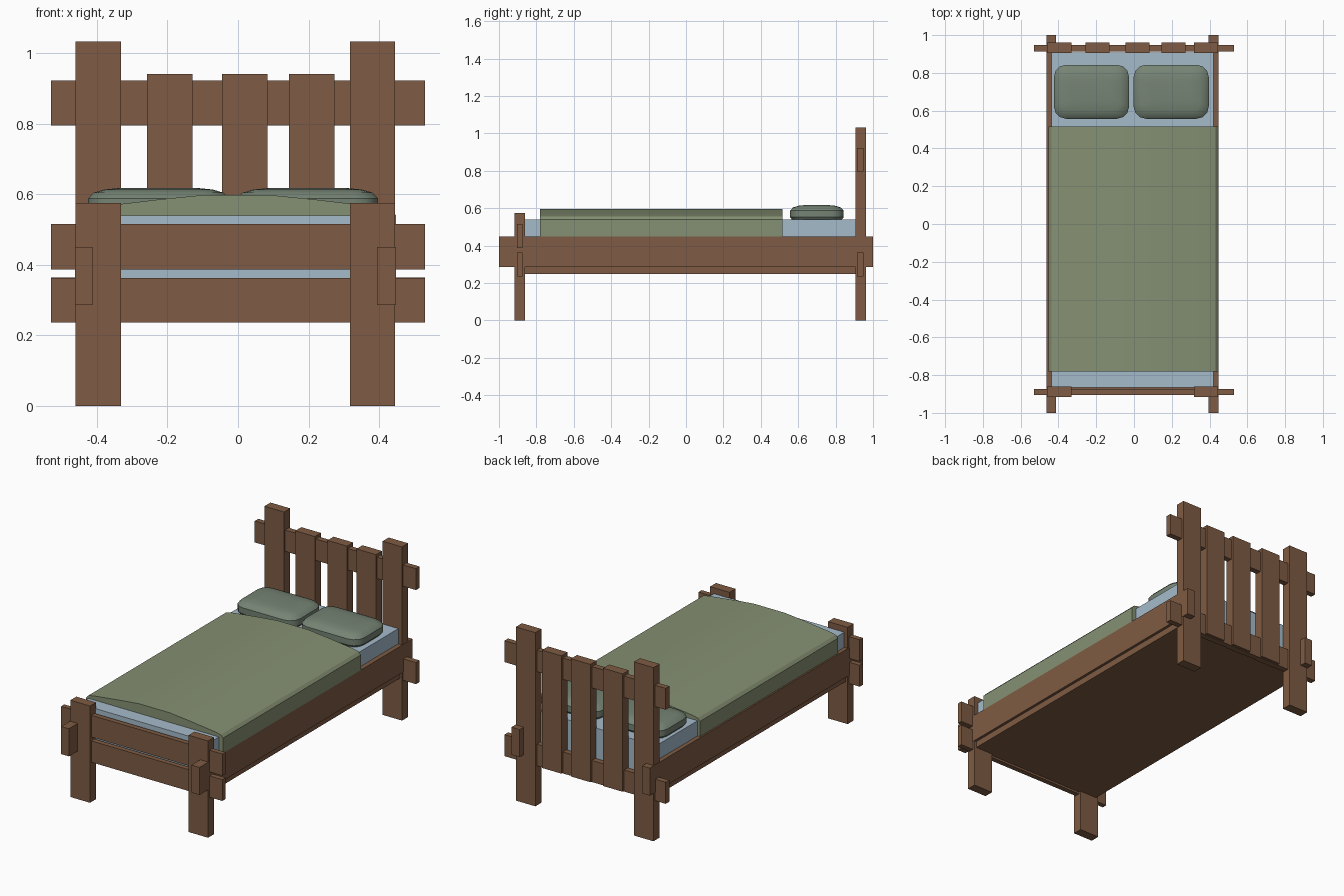
import bpy, bmesh, math

if "Cube" in bpy.data.objects:
    bpy.data.objects.remove(bpy.data.objects["Cube"])


def material(name, rgb):
    m = bpy.data.materials.new(name)
    m.diffuse_color = (*rgb, 1)
    m.use_nodes = True
    m.node_tree.nodes["Principled BSDF"].inputs["Base Color"].default_value = m.diffuse_color
    return m


WOOD = material("wood", (0.21, 0.105, 0.056))
SHEET = material("sheet", (0.38, 0.50, 0.60))
BLANKET = material("blanket", (0.235, 0.28, 0.17))
PILLOW = material("pillow", (0.18, 0.23, 0.175))


def finish(name, bm, mat, smooth=None):
    bmesh.ops.recalc_face_normals(bm, faces=bm.faces)
    mesh = bpy.data.meshes.new(name)
    bm.to_mesh(mesh)
    bm.free()
    mesh.materials.append(mat)
    ob = bpy.data.objects.new(name, mesh)
    bpy.context.collection.objects.link(ob)
    if smooth:
        bpy.ops.object.select_all(action='DESELECT')
        ob.select_set(True)
        bpy.context.view_layer.objects.active = ob
        bpy.ops.object.shade_smooth_by_angle(angle=math.radians(smooth))
    return ob


def box(name, x, y, z, mat=WOOD):
    bm = bmesh.new()
    bmesh.ops.create_cube(bm, size=1)
    for v in bm.verts:
        for i, (lo, hi) in enumerate((x, y, z)):
            v.co[i] = lo if v.co[i] < 0 else hi
    return finish(name, bm, mat)


def loft(name, rings, mat, smooth):
    bm = bmesh.new()
    loops = [[bm.verts.new(p) for p in r] for r in rings]
    n = len(loops[0])
    for a, b in zip(loops, loops[1:]):
        for i in range(n):
            j = (i + 1) % n
            bm.faces.new((a[i], a[j], b[j], b[i]))
    bm.faces.new(loops[0])
    bm.faces.new(loops[-1])
    return finish(name, bm, mat, smooth)


# Posts at head and foot
HEAD_Y, FOOT_Y = (0.905, 0.962), (-0.917, -0.861)
for side, x in (("left", (-0.46, -0.331)), ("right", (0.317, 0.445))):
    box(f"head_post_{side}", x, HEAD_Y, (0, 1.032))
    box(f"foot_post_{side}", x, FOOT_Y, (0, 0.575))

# Cross rails threaded through the posts
HEAD_RAIL_Y, FOOT_RAIL_Y = (0.914, 0.948), (-0.904, -0.874)
box("head_rail_upper", (-0.53, 0.53), HEAD_RAIL_Y, (0.795, 0.922))
box("head_rail_lower", (-0.53, 0.53), HEAD_RAIL_Y, (0.236, 0.364))
box("foot_rail_upper", (-0.53, 0.53), FOOT_RAIL_Y, (0.386, 0.515))
box("foot_rail_lower", (-0.53, 0.53), FOOT_RAIL_Y, (0.236, 0.363))

# Headboard slats
for i, x in enumerate((-0.257, -0.045, 0.145)):
    box(f"head_slat_{i + 1}", (x, x + 0.128), HEAD_Y, (0.24, 0.94))

# Side rails and bed base
box("side_rail_left", (-0.462, -0.412), (-1, 1), (0.286, 0.45))
box("side_rail_right", (0.394, 0.447), (-1, 1), (0.286, 0.45))
box("bed_base", (-0.445, 0.431), (-0.9, 0.908), (0.248, 0.33))

# Mattress
box("mattress", (-0.437, 0.42), (-0.865, 0.907), (0.32, 0.54), SHEET)

# Blanket: arched cross-section along the bed
half = [(0.45, 0.44), (0.45, 0.54), (0.435, 0.556), (0.40, 0.564),
        (0.33, 0.572), (0.22, 0.585), (0.10, 0.597)]
profile = half + [(-x, z) for x, z in reversed(half)]
loft("blanket", [[(x - 0.003, y, z) for x, z in profile] for y in (-0.78, 0.516)],
     BLANKET, 30)


# Pillows: stacked rounded rectangles
def rounded_rect(cx, cy, hx, hy, r, z):
    pts = []
    for k, (sx, sy) in enumerate(((1, 1), (-1, 1), (-1, -1), (1, -1))):
        for s in range(4):
            a = math.radians(90 * k + 30 * s)
            pts.append((cx + sx * (hx - r) + r * math.cos(a),
                        cy + sy * (hy - r) + r * math.sin(a), z))
    return pts


for side, cx in (("left", -0.225), ("right", 0.197)):
    layers = ((0.535, 0.012), (0.552, 0.0), (0.588, 0.0), (0.604, 0.015),
              (0.613, 0.045), (0.617, 0.085))
    rings = [rounded_rect(cx, 0.7, 0.199 - d, 0.143 - d, 0.065 - d * 0.5, z)
             for z, d in layers]
    loft(f"pillow_{side}", rings, PILLOW, 35)
